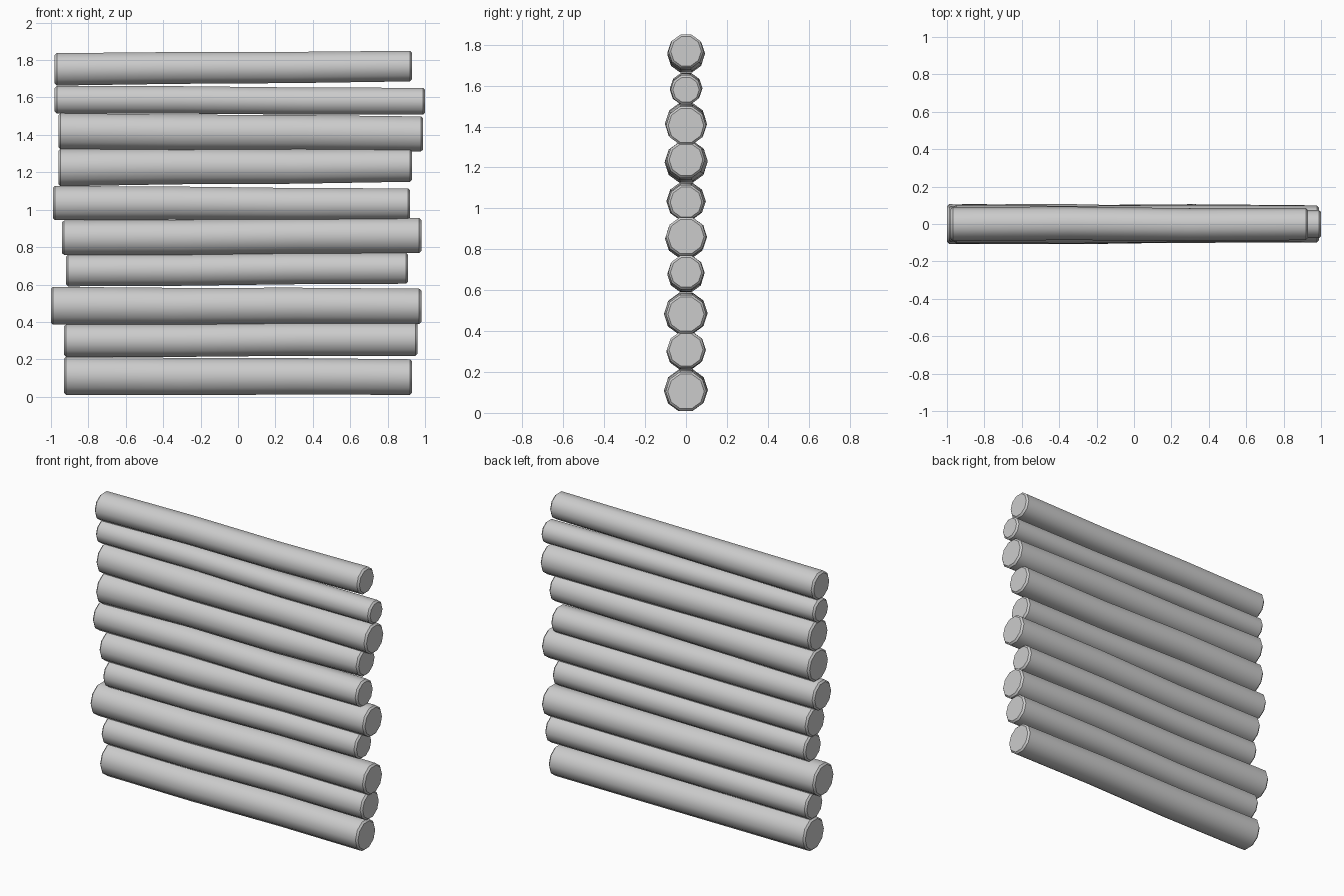
import bpy
import bmesh
import math

SIDES = 10
BEVEL = 0.011

# Remove the default object
default_cube = bpy.data.objects.get("Cube")
if default_cube:
    bpy.data.objects.remove(default_cube, do_unlink=True)

# Single plain grey for every log
grey = bpy.data.materials.new("plain_grey")
grey.use_nodes = True
colour = (0.6, 0.6, 0.6, 1)
grey.diffuse_color = colour
grey.node_tree.nodes["Principled BSDF"].inputs["Base Color"].default_value = colour


def make_log(name, left, right, height_left, height_right, radius_left, radius_right, bow):
    """Slightly bent log along x, with a narrow chamfer around both ends."""
    length = right - left
    stations = [(0, -BEVEL), (BEVEL / length, 0), (1 / 3, 0),
                (2 / 3, 0), (1 - BEVEL / length, 0), (1, -BEVEL)]
    bm = bmesh.new()
    rings = []
    for t, inset in stations:
        sway = bow * math.sin(math.tau * t)
        radius = radius_left + (radius_right - radius_left) * t + inset
        z = height_left + (height_right - height_left) * t + sway / 2
        ring = []
        for i in range(SIDES):
            angle = math.tau * i / SIDES
            ring.append(bm.verts.new((left + length * t,
                                      sway + radius * math.cos(angle),
                                      z + radius * math.sin(angle))))
        rings.append(ring)
    for a, b in zip(rings, rings[1:]):
        for i in range(SIDES):
            j = (i + 1) % SIDES
            bm.faces.new((a[i], a[j], b[j], b[i]))
    bm.faces.new(rings[0])
    bm.faces.new(rings[-1])
    bmesh.ops.recalc_face_normals(bm, faces=bm.faces)
    mesh = bpy.data.meshes.new(name)
    bm.to_mesh(mesh)
    bm.free()
    mesh.materials.append(grey)
    log = bpy.data.objects.new(name, mesh)
    bpy.context.collection.objects.link(log)
    bpy.ops.object.select_all(action="DESELECT")
    log.select_set(True)
    bpy.context.view_layer.objects.active = log
    bpy.ops.object.shade_smooth_by_angle(angle=math.radians(40))


# Stack from the ground up:
# left end, right end, left height, right height, left radius, right radius, bow
logs = [
    (-.93, .93, .112, .105, .107, .100, -.004),
    (-.93, .96, .300, .308, .091, .094, -.005),
    (-1.0, .98, .487, .483, .106, .099, -.005),
    (-.92, .91, .675, .687, .089, .087, -.004),
    (-.94, .98, .850, .862, .098, .099, -.005),
    (-.99, .92, 1.035, 1.03, .096, .088, .004),
    (-.96, .93, 1.225, 1.238, .105, .093, .006),
    (-.96, .99, 1.42, 1.405, .101, .098, -.004),
    (-.98, 1.0, 1.588, 1.58, .078, .075, .004),
    (-.98, .93, 1.75, 1.768, .091, .086, .004),
]
for number, values in enumerate(logs, 1):
    make_log(f"log_{number}", *values)
